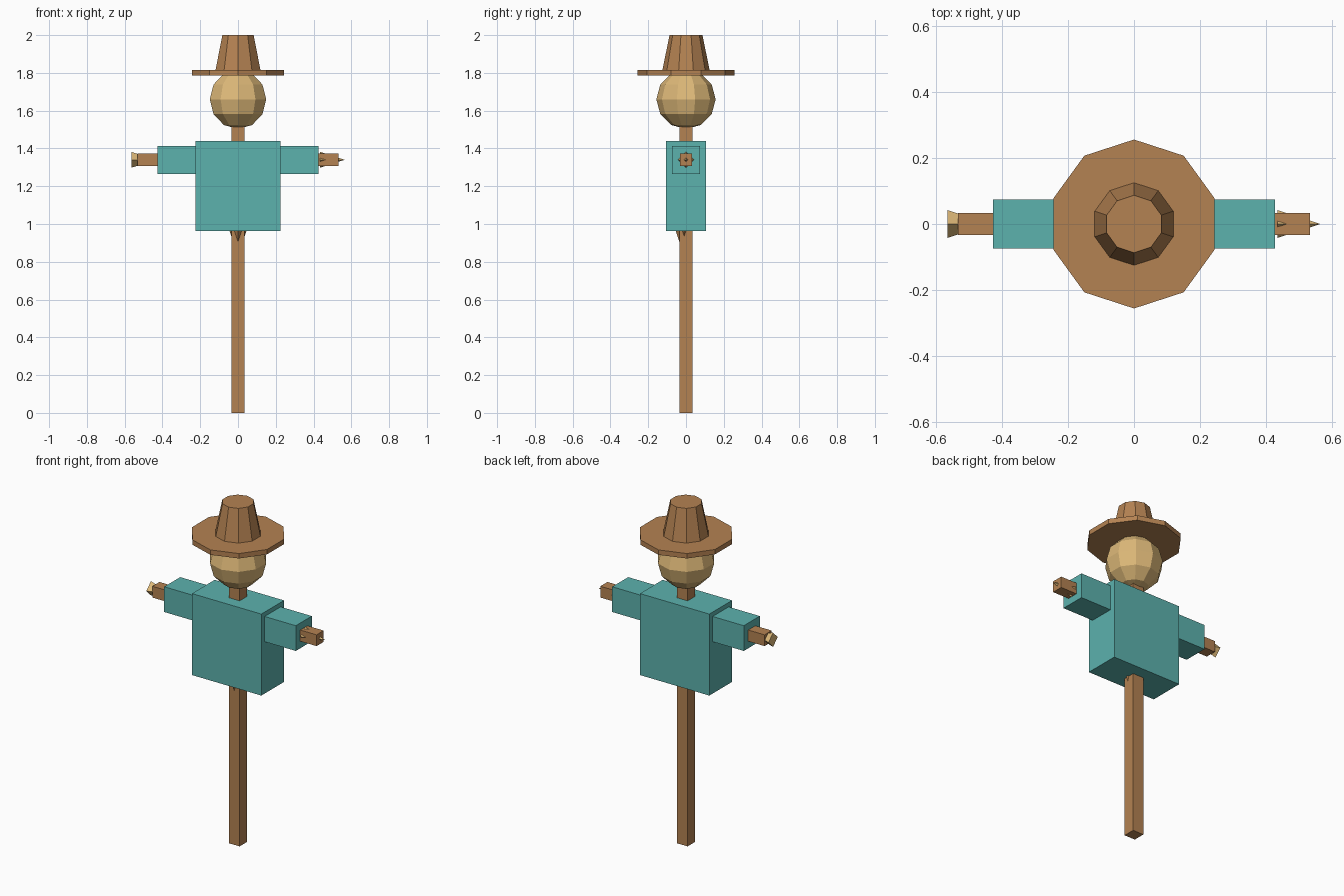
import bpy, bmesh, math
from mathutils import Matrix

if "Cube" in bpy.data.objects:
    bpy.data.objects.remove(bpy.data.objects["Cube"])


def material(name, rgb):
    m = bpy.data.materials.new(name)
    m.diffuse_color = (*rgb, 1)
    m.use_nodes = True
    m.node_tree.nodes["Principled BSDF"].inputs["Base Color"].default_value = m.diffuse_color
    return m


WOOD = material("wood", (0.456, 0.223, 0.084))
CLOTH = material("cloth", (0.107, 0.445, 0.423))
STRAW = material("straw", (0.73, 0.485, 0.19))


def finish(name, bm, mat):
    bmesh.ops.recalc_face_normals(bm, faces=bm.faces)
    me = bpy.data.meshes.new(name)
    bm.to_mesh(me)
    bm.free()
    me.materials.append(mat)
    ob = bpy.data.objects.new(name, me)
    bpy.context.collection.objects.link(ob)
    return ob


def box(name, lo, hi, mat):
    bm = bmesh.new()
    size = [b - a for a, b in zip(lo, hi)]
    mid = [(a + b) / 2 for a, b in zip(lo, hi)]
    bmesh.ops.create_cube(bm, size=1, matrix=Matrix.Translation(mid) @ Matrix.Diagonal((*size, 1)))
    return finish(name, bm, mat)


def lathe(name, profile, sides, mat, matrix=Matrix()):
    """Faceted solid of revolution from (radius, z) points; radius 0 makes a tip."""
    bm = bmesh.new()
    rings = []
    for r, z in profile:
        if r == 0:
            rings.append([bm.verts.new((0, 0, z))] * sides)
        else:
            angles = [2 * math.pi * i / sides for i in range(sides)]
            rings.append([bm.verts.new((r * math.sin(a), r * math.cos(a), z)) for a in angles])
    for a, b in zip(rings, rings[1:]):
        for i in range(sides):
            j = (i + 1) % sides
            bm.faces.new(list(dict.fromkeys((a[i], a[j], b[j], b[i]))))
    for (r, _), ring in ((profile[0], rings[0]), (profile[-1], rings[-1])):
        if r:
            bm.faces.new(ring)
    bm.transform(matrix)
    return finish(name, bm, mat)


ARM_Z = 1.34

# Wooden frame
box("post", (-0.035, -0.035, 0), (0.035, 0.035, 1.56), WOOD)
box("crossbar", (-0.533, -0.033, ARM_Z - 0.033), (0.533, 0.033, ARM_Z + 0.033), WOOD)

# Shirt and sleeves
box("shirt", (-0.225, -0.105, 0.962), (0.225, 0.105, 1.44), CLOTH)
for side, x0, x1 in (("left", -0.427, -0.2), ("right", 0.2, 0.427)):
    box(side + "_sleeve", (x0, -0.074, ARM_Z - 0.074), (x1, 0.074, ARM_Z + 0.074), CLOTH)

# Round head
R = 0.157
head = [(R * math.sin(math.pi * k / 6), 1.66 - R * math.cos(math.pi * k / 6)) for k in range(1, 6)]
lathe("head", [(0, 1.66 - R)] + head + [(0, 1.66 + R)], 10, STRAW)

# Hat
lathe("hat_brim", [(0.256, 1.785), (0.256, 1.814)], 10, WOOD)
lathe("hat_crown", [(0.128, 1.80), (0.087, 2.0)], 10, WOOD)

# Straw tufts: both hand tufts point to +x, so one flares out and one pokes through
tuft = [(0.042, -0.065), (0, 0.065)]
for side, x in (("left", -0.5), ("right", 0.5)):
    m = Matrix.Translation((x, 0, ARM_Z)) @ Matrix.Rotation(math.pi / 2, 4, "Y")
    lathe(side + "_straw", tuft, 4, STRAW, m)

# Straw tuft hanging under the shirt
m = Matrix.Translation((0, -0.01, 0.91)) @ Matrix.Rotation(math.pi, 4, "X")
lathe("waist_straw", [(0.05, -0.07), (0, 0.08)], 4, WOOD, m)
